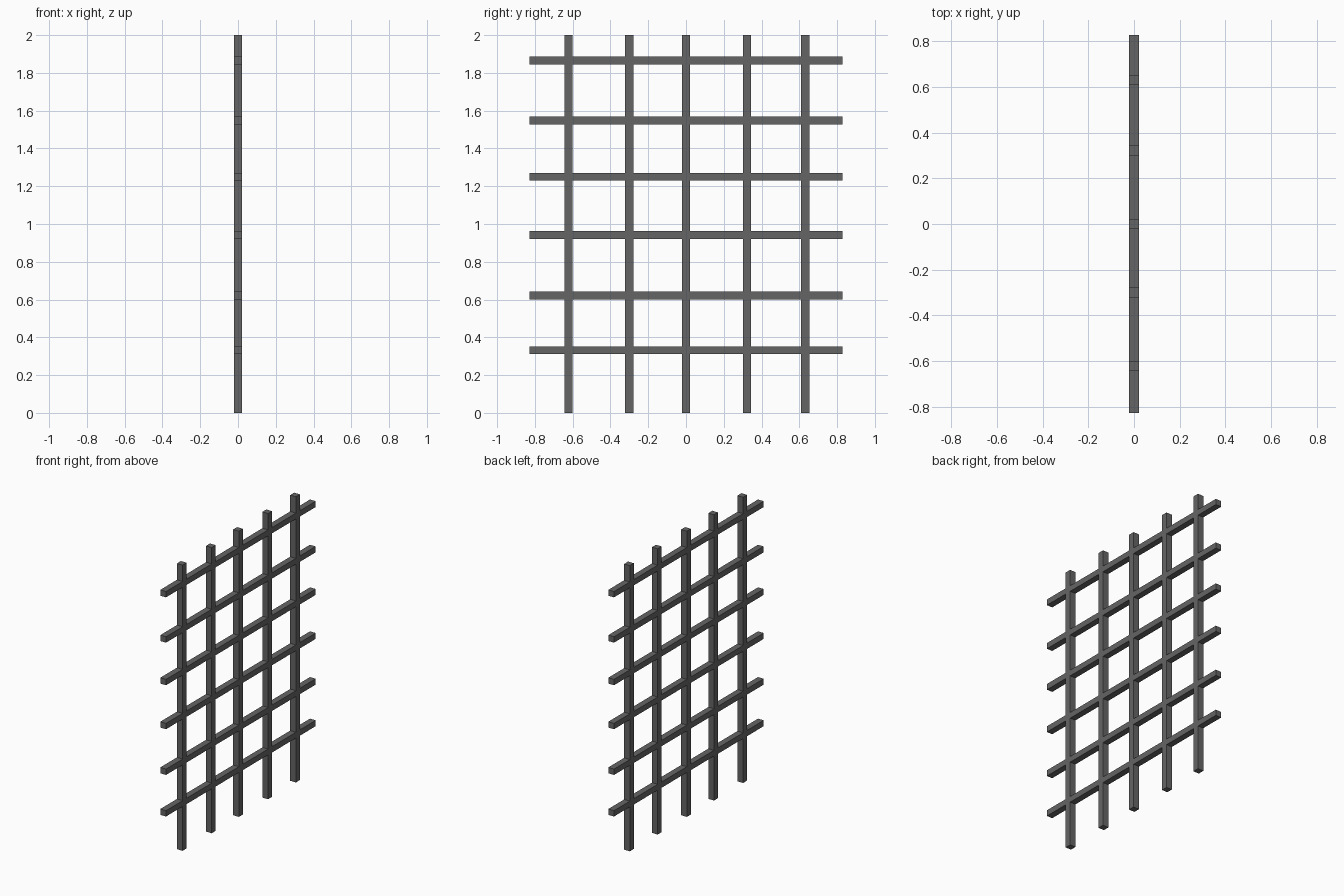
import bpy

if "Cube" in bpy.data.objects:
    bpy.data.objects.remove(bpy.data.objects["Cube"])

dark = bpy.data.materials.new("dark_metal")
dark.diffuse_color = (0.13, 0.13, 0.13, 1)
dark.use_nodes = True
dark.node_tree.nodes["Principled BSDF"].inputs["Base Color"].default_value = dark.diffuse_color


def bar(name, location, size):
    bpy.ops.mesh.primitive_cube_add(size=1, location=location)
    ob = bpy.context.object
    ob.name = name
    ob.scale = size
    bpy.ops.object.transform_apply(location=False, rotation=False, scale=True)
    ob.data.materials.append(dark)


T = 0.044       # bar depth and upright width
H = 0.041       # crossbar height

# Uprights, full height
for i, y in enumerate((-0.622, -0.300, 0.0, 0.323, 0.631)):
    bar(f"upright_bar_{i + 1}", (0, y, 1.0), (T, T, 2.0))

# Crossbars, flush with the uprights
for i, z in enumerate((0.331, 0.622, 0.942, 1.250, 1.548, 1.865)):
    bar(f"crossbar_{i + 1}", (0, 0, z), (T, 1.656, H))
